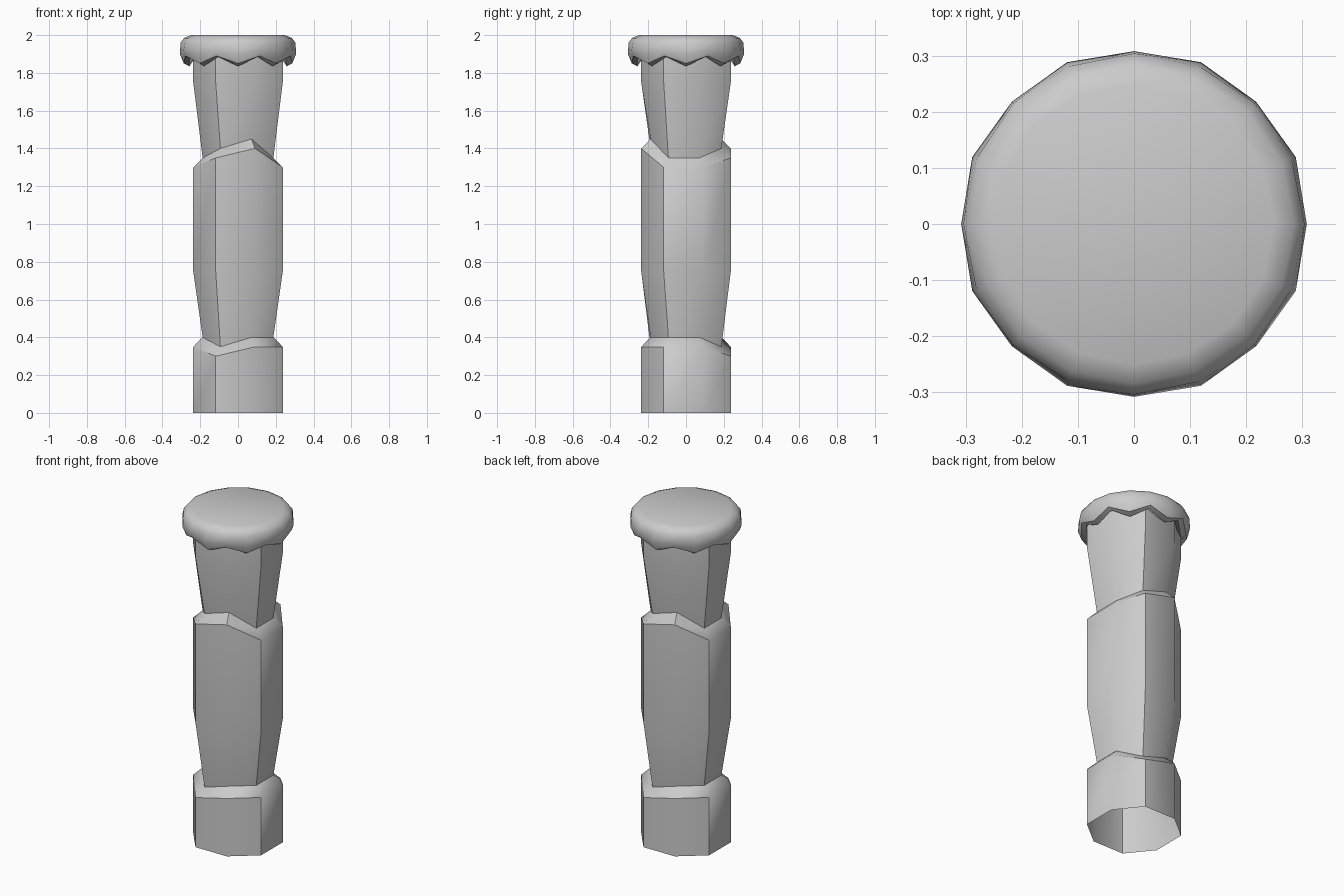
import bpy, bmesh, math

if "Cube" in bpy.data.objects:
    bpy.data.objects.remove(bpy.data.objects["Cube"])

def loft(name, rings, angle, cap_top=False, cap_end=False):
    """Skin a list of vertex rings (each with the same count) into one object."""
    bm = bmesh.new()
    loops = [[bm.verts.new(p) for p in ring] for ring in rings]
    n = len(loops[0])
    for a, b in zip(loops, loops[1:]):
        for i in range(n):
            j = (i + 1) % n
            bm.faces.new((a[i], a[j], b[j], b[i]))
    if cap_top:
        bm.faces.new(loops[-1])
    bm.normal_update()
    me = bpy.data.meshes.new(name)
    bm.to_mesh(me)
    bm.free()
    ob = bpy.data.objects.new(name, me)
    bpy.context.collection.objects.link(ob)
    bpy.ops.object.select_all(action='DESELECT')
    ob.select_set(True)
    bpy.context.view_layer.objects.active = ob
    bpy.ops.object.shade_smooth_by_angle(angle=math.radians(angle))
    return ob

# Post: slightly twisted octagon, half outline repeated by a half turn
half = [(.237, .09), (.118, .237), (-.09, .237), (-.237, .118)]
outline = half + [(-x, -y) for x, y in half]

def post_ring(scale, heights):
    return [(x * scale, y * scale, heights[i % len(heights)])
            for i, (x, y) in enumerate(outline)]

low = [.35, .30, .35, .35]        # uneven ledge heights
high = [1.30, 1.35, 1.40, 1.30]
lift = lambda hs: [h + .05 for h in hs]
loft("post", [
    post_ring(1, [0]),
    post_ring(1, low), post_ring(.79, lift(low)),
    post_ring(1, [.75]),
    post_ring(1, high), post_ring(.79, lift(high)),
    post_ring(1, [1.75]), post_ring(1, [1.91]),
], 45)

# Cap: 16-sided rounded lid with a scalloped, drooping rim
def cap_ring(even, odd=None):
    pts = []
    for i in range(16):
        r, z = even if i % 2 == 0 or odd is None else odd
        a = math.tau * i / 16
        pts.append((r * math.cos(a), r * math.sin(a), z))
    return pts

loft("cap", [
    cap_ring((.23, 1.90)),
    cap_ring((.258, 1.835), (.272, 1.885)),
    cap_ring((.287, 1.85), (.302, 1.89)),
    cap_ring((.308, 1.90), (.312, 1.92)),
    cap_ring((.304, 1.96)),
    cap_ring((.285, 1.985)),
    cap_ring((.25, 2.0)),
], 50, cap_top=True)
